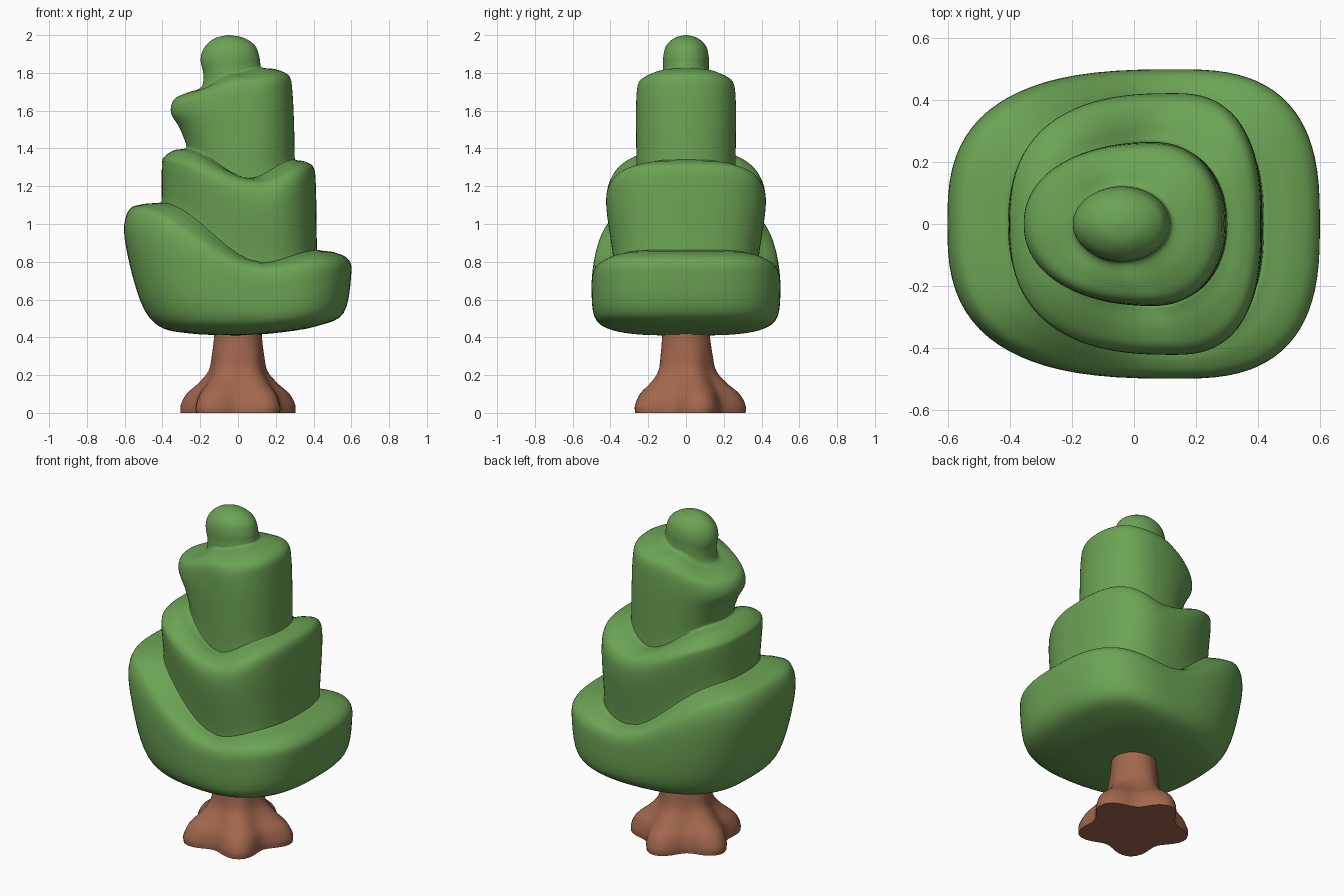
import bpy, bmesh, math

if "Cube" in bpy.data.objects:
    bpy.data.objects.remove(bpy.data.objects["Cube"])


def material(name, color):
    m = bpy.data.materials.new(name)
    m.diffuse_color = (*color, 1)
    m.use_nodes = True
    m.node_tree.nodes["Principled BSDF"].inputs["Base Color"].default_value = m.diffuse_color
    return m


def lerp(a, b, t):
    return [p + (q - p) * t for p, q in zip(a, b)]


def spline(rows, steps):
    # Catmull-Rom interpolation of whole parameter rows
    out = []
    for i in range(len(rows) - 1):
        a, b = rows[max(i - 1, 0)], rows[i]
        c, d = rows[i + 1], rows[min(i + 2, len(rows) - 1)]
        for k in range(steps):
            t = k / steps
            out.append([0.5 * (2 * q + (r - p) * t + (2 * p - 5 * q + 4 * r - s) * t * t
                               + (3 * q - p - 3 * r + s) * t ** 3)
                        for p, q, r, s in zip(a, b, c, d)])
    return out + [list(rows[-1])]


def loft(name, rows, point, mat, n=80, steps=5):
    bm = bmesh.new()
    rings = [[bm.verts.new(point(row, 2 * math.pi * i / n)) for i in range(n)]
             for row in spline(rows, steps)]
    for lo, hi in zip(rings, rings[1:]):
        for i in range(n):
            j = (i + 1) % n
            bm.faces.new((lo[i], lo[j], hi[j], hi[i]))
    bm.faces.new(rings[0][::-1])
    bm.faces.new(rings[-1])
    me = bpy.data.meshes.new(name)
    bm.to_mesh(me)
    bm.free()
    ob = bpy.data.objects.new(name, me)
    bpy.context.collection.objects.link(ob)
    me.materials.append(mat)
    bpy.ops.object.select_all(action='DESELECT')
    bpy.context.view_layer.objects.active = ob
    ob.select_set(True)
    bpy.ops.object.shade_smooth_by_angle(angle=math.radians(60))
    return ob


def spow(v, e):
    return math.copysign(abs(v) ** e, v)


def foliage_point(row, t):
    # squarish ring whose height swings from left, through the middle, to right
    xl, xr, ry, zl, zm, zr, mid, e = row
    c, s = spow(math.cos(t), e), spow(math.sin(t), e)
    u = min(abs(c), 1)
    w = u * u * (3 - 2 * u)
    reach, zside = (xr - mid, zr) if c > 0 else (mid - xl, zl)
    return mid + reach * c, ry * s, zm + (zside - zm) * w


def ledge(wall, neck, rim):
    # rounded shoulder running from a tier's wall in to the neck of the next
    rows = []
    for inset, drop, rise in ((0.1, 0.035, 0), (0.5, 0, 0), (0.93, 0, 0.3)):
        row = lerp(wall, neck, inset)
        row[3:6] = [h - drop + (z - h) * rise for h, z in zip(rim, neck[3:6])]
        rows.append(row)
    return rows


def trunk_point(row, t):
    # five-lobed root flare fading into a round stem
    r, z = row
    rad = r + 0.27 * (r - 0.125) * math.cos(5 * (t - math.pi / 2))
    return rad * math.cos(t), rad * math.sin(t), z


green = material("leaf_green", (0.15, 0.37, 0.09))
brown = material("bark_brown", (0.36, 0.135, 0.075))

# each tier: middle x, roundness, rim heights (left, middle, right), wall rings
# ring: left x, right x, half depth, then heights at left, middle, right
tiers = [
    (0.14, 0.72, (1.105, 0.785, 0.85), [
        (-0.25, 0.22, 0.25, 0.42, 0.415, 0.425),
        (-0.42, 0.42, 0.41, 0.46, 0.445, 0.46),
        (-0.52, 0.56, 0.485, 0.60, 0.51, 0.53),
        (-0.60, 0.60, 0.50, 0.92, 0.66, 0.74)]),
    (0.13, 0.78, (1.39, 1.235, 1.33), [
        (-0.405, 0.418, 0.385, 1.13, 0.82, 0.89),
        (-0.403, 0.413, 0.422, 1.31, 1.09, 1.18)]),
    (0.06, 0.92, (1.695, 1.785, 1.818), [
        (-0.275, 0.30, 0.262, 1.42, 1.26, 1.36),
        (-0.31, 0.297, 0.264, 1.51, 1.45, 1.52),
        (-0.355, 0.288, 0.264, 1.59, 1.64, 1.70)]),
    (-0.04, 1.0, None, [
        (-0.183, 0.118, 0.122, 1.79, 1.82, 1.85),
        (-0.198, 0.112, 0.12, 1.87, 1.89, 1.89)]),
]
walls = [[[*ring, mid, e] for ring in rings] for mid, e, _, rings in tiers]

# underside centre, then tiers joined by ledges, then the domed tip
foliage = [[-0.02, 0.02, 0.02, 0.41, 0.41, 0.41, 0.0, 0.72]]
foliage[0][6] = 0.0
walls[0][0][6] = 0.0
walls[0][1][6] = 0.06
for i, rings in enumerate(walls):
    foliage += rings
    if i + 1 < len(walls):
        foliage += ledge(rings[-1], walls[i + 1][0], tiers[i][2])
wall = walls[-1][-1]
for deg in (30, 60, 88):
    k, up = math.cos(math.radians(deg)), math.sin(math.radians(deg))
    shrunk = [-0.05 + (x + 0.05) * k for x in wall[:2]] + [wall[2] * k]
    foliage.append(shrunk + [z + (2 - z) * up for z in wall[3:6]]
                   + [-0.05 + 0.01 * k, 1.0])
loft("foliage", foliage, foliage_point, green)

# mean radius and height
trunk = [(0.275, 0.0), (0.275, 0.04), (0.25, 0.10), (0.195, 0.16),
         (0.152, 0.225), (0.137, 0.31), (0.127, 0.40), (0.125, 0.46)]
loft("trunk", trunk, trunk_point, brown, n=60)
